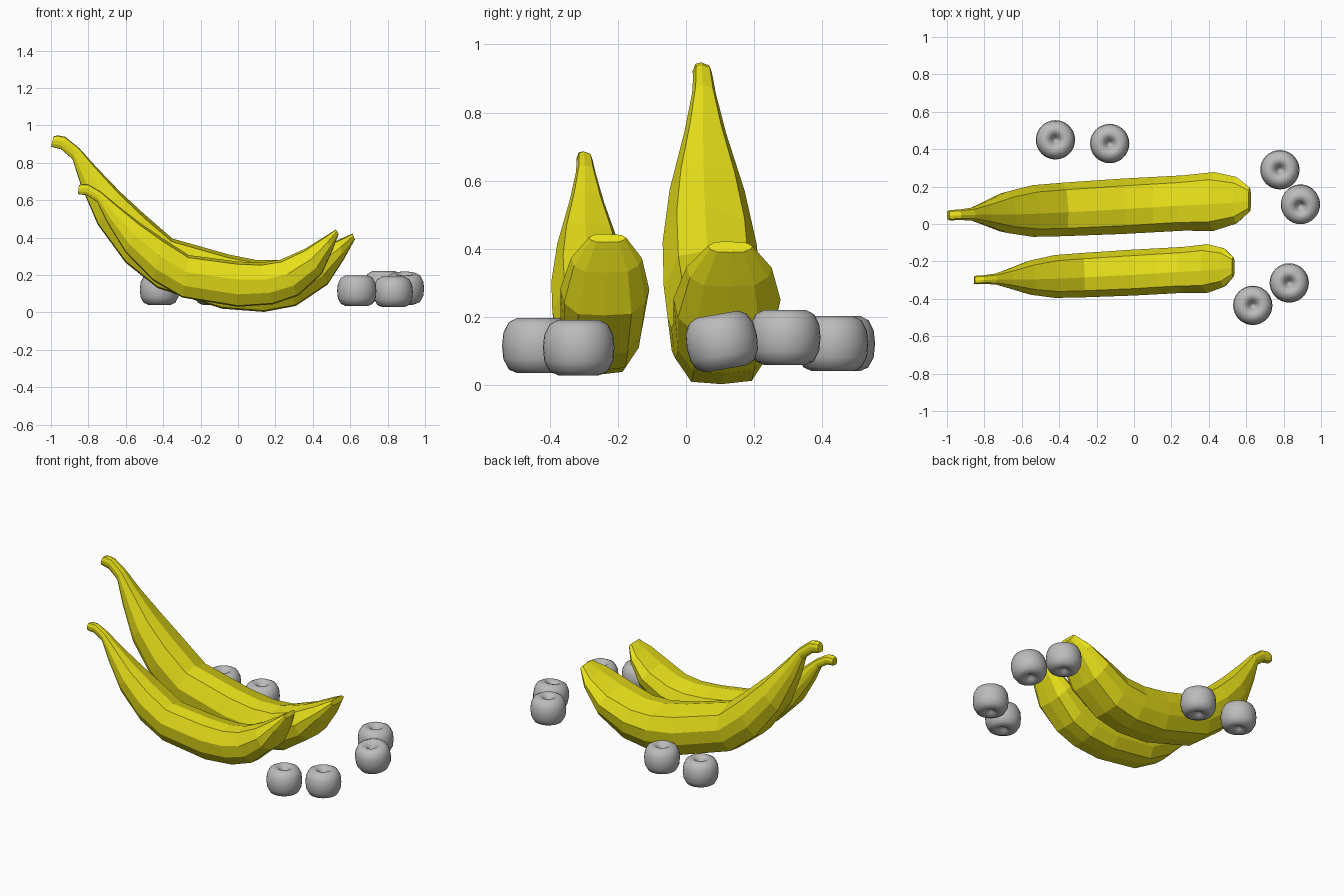
import bpy, bmesh, math
from mathutils import Matrix, Vector, Euler

if "Cube" in bpy.data.objects:
    bpy.data.objects.remove(bpy.data.objects["Cube"])

def material(name, rgb):
    m = bpy.data.materials.new(name)
    m.diffuse_color = (*rgb, 1)
    m.use_nodes = True
    m.node_tree.nodes["Principled BSDF"].inputs["Base Color"].default_value = m.diffuse_color
    return m

YELLOW = material("banana yellow", (0.8, 0.74, 0.01))
GREY = material("fruit grey", (0.5, 0.5, 0.5))

def finish(bm, name, mat):
    bmesh.ops.recalc_face_normals(bm, faces=bm.faces)
    me = bpy.data.meshes.new(name)
    bm.to_mesh(me)
    bm.free()
    me.materials.append(mat)
    ob = bpy.data.objects.new(name, me)
    bpy.context.collection.objects.link(ob)
    return ob

# Banana stations: inner edge x, z, outer edge x, z, half width
STATIONS = [
    (-0.985, 0.942, -1.0, 0.888, 0.026), (-0.965, 0.947, -0.985, 0.882, 0.028),
    (-0.925, 0.940, -0.945, 0.872, 0.028), (-0.85, 0.88, -0.885, 0.82, 0.035),
    (-0.76, 0.78, -0.84, 0.68, 0.062), (-0.63, 0.645, -0.75, 0.47, 0.11),
    (-0.50, 0.525, -0.60, 0.265, 0.138), (-0.35, 0.395, -0.43, 0.13, 0.143),
    (-0.05, 0.31, -0.085, 0.02, 0.148), (0.10, 0.28, 0.14, 0.003, 0.148),
    (0.23, 0.28, 0.31, 0.035, 0.148), (0.39, 0.325, 0.48, 0.15, 0.157),
    (0.53, 0.385, 0.57, 0.29, 0.125), (0.612, 0.422, 0.625, 0.39, 0.065)]
# Ridged cross-section: across, inner(+1) to outer(-1)
SECTION = [(-0.7, 0.88), (-0.1, 1.0), (0.74, 0.74), (1.0, 0.15), (0.92, -0.4),
           (0.6, -0.93), (0, -1.0), (-0.6, -0.95), (-0.92, -0.45), (-1.0, 0.2)]

def banana(name, matrix):
    bm = bmesh.new()
    rings = []
    for ux, uz, lx, lz, w in STATIONS:
        top, low = Vector((ux, 0, uz)), Vector((lx, 0, lz))
        mid, half = (top + low) / 2, (top - low) / 2
        yc = 0.098 + 0.052 * mid.x
        rings.append([bm.verts.new(mid + half * v + Vector((0, yc + w * u, 0)))
                      for u, v in SECTION])
    n = len(SECTION)
    for a, b in zip(rings, rings[1:]):
        for i in range(n):
            j = (i + 1) % n
            bm.faces.new((a[i], a[j], b[j], b[i]))
    bm.faces.new(rings[0])
    bm.faces.new(rings[-1])
    bm.transform(matrix)
    return finish(bm, name, YELLOW)

banana("large_banana", Matrix.Identity(4))
# Small banana: same fruit scaled and tipped about its stem
banana("small_banana", Matrix.Translation((-0.86, -0.30, 0.66))
       @ Matrix.Rotation(math.radians(-8.3), 4, 'Y') @ Matrix.Scale(0.83, 4)
       @ Matrix.Translation((1.0, -0.046, -0.92)))

# Round fruits: lathed profile with a dimple at each end
PROFILE = [(0, 0.03), (0.012, 0.04), (0.025, 0.063), (0.042, 0.079), (0.062, 0.081),
           (0.086, 0.068), (0.101, 0.038), (0.105, 0), (0.101, -0.04), (0.085, -0.07),
           (0.06, -0.081), (0.038, -0.079), (0.02, -0.068), (0, -0.05)]

def round_fruit(name, loc, tilt):
    bm = bmesh.new()
    vs = [bm.verts.new((r, 0, z)) for r, z in PROFILE]
    es = [bm.edges.new(p) for p in zip(vs, vs[1:])]
    bmesh.ops.spin(bm, geom=vs + es, cent=(0, 0, 0), axis=(0, 0, 1),
                   angle=math.tau, steps=32)
    bmesh.ops.remove_doubles(bm, verts=bm.verts, dist=1e-4)
    for f in bm.faces:
        f.smooth = True
    ob = finish(bm, name, GREY)
    ob.location = loc
    ob.rotation_euler = Euler([math.radians(t) for t in tilt])

FRUITS = [((-0.42, 0.45, 0.122), (0, 0, 0)), ((-0.13, 0.43, 0.122), (0, 0, 0)),
          ((0.78, 0.29, 0.14), (0, 0, 0)), ((0.89, 0.105, 0.128), (10, 0, 0)),
          ((0.83, -0.315, 0.11), (0, 0, 0)), ((0.635, -0.435, 0.116), (0, 0, 0))]
for k, (loc, tilt) in enumerate(FRUITS, 1):
    round_fruit(f"round_fruit_{k}", loc, tilt)
